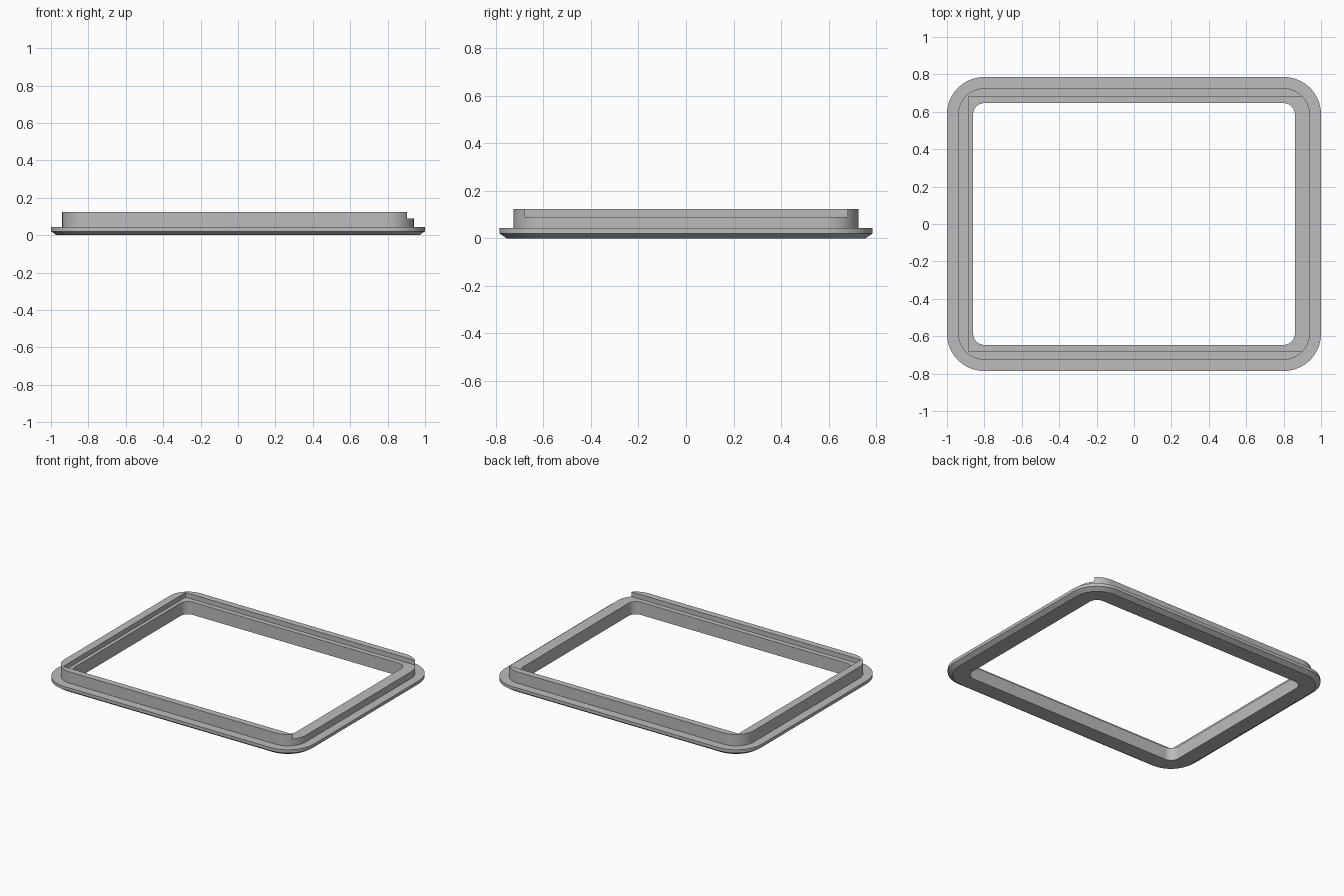
import bpy, bmesh, math

cube = bpy.data.objects.get("Cube")
if cube:
    bpy.data.objects.remove(cube, do_unlink=True)

CENTRE_X, CENTRE_Y = 0.80, 0.586   # shared centres of all rounded corners
SEGMENTS = 16
TOP, LEDGE, FLANGE, CHAMFER = 0.123, 0.09, 0.043, 0.021

grey = bpy.data.materials.new("plain grey")
grey.use_nodes = True
colour = (0.5, 0.5, 0.5, 1)
grey.diffuse_color = colour
grey.node_tree.nodes["Principled BSDF"].inputs["Base Color"].default_value = colour


def rounded_loop(bm, radius, z):
    """Rounded rectangle of vertices around the shared corner centres."""
    verts = []
    for corner, (sx, sy) in enumerate([(1, 1), (-1, 1), (-1, -1), (1, -1)]):
        for i in range(SEGMENTS + 1):
            a = (corner + i / SEGMENTS) * math.pi / 2
            verts.append(bm.verts.new((sx * CENTRE_X + radius * math.cos(a),
                                       sy * CENTRE_Y + radius * math.sin(a), z)))
    return verts


def make_object(name, bm):
    bmesh.ops.recalc_face_normals(bm, faces=bm.faces)
    mesh = bpy.data.meshes.new(name)
    bm.to_mesh(mesh)
    bm.free()
    obj = bpy.data.objects.new(name, mesh)
    bpy.context.collection.objects.link(obj)
    return obj


# Frame: cross-section (corner radius, height) swept round the rectangle
section = [(0.06, 0), (0.17, 0), (0.20, CHAMFER), (0.20, FLANGE),
           (0.14, FLANGE), (0.14, TOP), (0.06, TOP)]
bm = bmesh.new()
loops = [rounded_loop(bm, r, z) for r, z in section]
for a, b in zip(loops, loops[1:] + loops[:1]):
    for i in range(len(a)):
        j = (i + 1) % len(a)
        bm.faces.new((a[i], a[j], b[j], b[i]))
frame = make_object("frame", bm)
frame.data.materials.append(grey)

# Slot cutter: square-cornered rebate, open through the left wall
bm = bmesh.new()
bmesh.ops.create_cube(bm, size=1)
x0, x1, half_y = -0.885, 1.2, 0.681
for v in bm.verts:
    v.co = (x1 if v.co.x > 0 else x0, math.copysign(half_y, v.co.y),
            0.3 if v.co.z > 0 else LEDGE)
cutter = make_object("slot_cutter", bm)
cutter.hide_render = True

cut = frame.modifiers.new("slot", "BOOLEAN")
cut.operation = "DIFFERENCE"
cut.solver = "EXACT"
cut.object = cutter

# Bake the cut and discard the cutter
bpy.context.view_layer.update()
depsgraph = bpy.context.evaluated_depsgraph_get()
baked = bpy.data.meshes.new_from_object(frame.evaluated_get(depsgraph))
frame.modifiers.clear()
frame.data = baked
bpy.data.objects.remove(cutter, do_unlink=True)

# Smooth corners, sharp edges
bpy.ops.object.select_all(action="DESELECT")
frame.select_set(True)
bpy.context.view_layer.objects.active = frame
bpy.ops.object.shade_smooth_by_angle(angle=math.radians(25))
